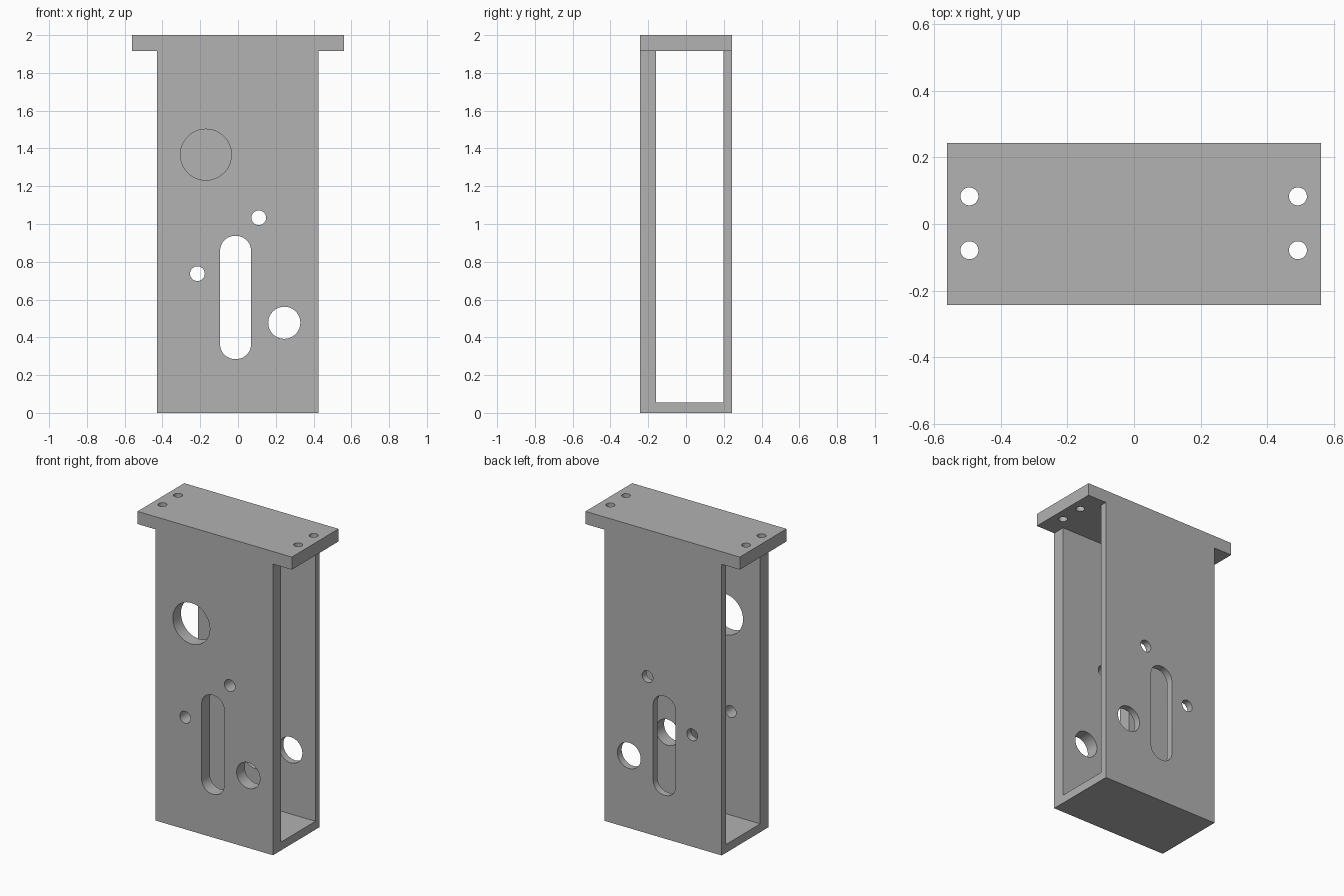
import bpy, bmesh, math
from mathutils import Vector

if "Cube" in bpy.data.objects:
    bpy.data.objects.remove(bpy.data.objects["Cube"], do_unlink=True)

grey = bpy.data.materials.new("plain grey")
grey.use_nodes = True
grey.diffuse_color = (0.445, 0.445, 0.445, 1)
grey.node_tree.nodes["Principled BSDF"].inputs["Base Color"].default_value = grey.diffuse_color

FRONT, BACK = -0.243, 0.243


def prism(name, outline, start, depth):
    """Extrude a closed 3D outline along the depth vector."""
    bm = bmesh.new()
    face = bm.faces.new([bm.verts.new(Vector(p) + Vector(start)) for p in outline])
    result = bmesh.ops.extrude_face_region(bm, geom=[face])
    bmesh.ops.translate(bm, vec=depth,
                        verts=[v for v in result["geom"] if isinstance(v, bmesh.types.BMVert)])
    bmesh.ops.recalc_face_normals(bm, faces=bm.faces)
    mesh = bpy.data.meshes.new(name)
    bm.to_mesh(mesh)
    bm.free()
    mesh.materials.append(grey)
    obj = bpy.data.objects.new(name, mesh)
    bpy.context.collection.objects.link(obj)
    return obj


def rounded(half_x, half_z, r, steps=12):
    """Rounded rectangle in 2D; equal halves and radius give a circle."""
    points = []
    for q, (sx, sz) in enumerate([(1, 1), (-1, 1), (-1, -1), (1, -1)]):
        for i in range(steps + 1):
            a = math.pi / 2 * (q + i / steps)
            p = (sx * (half_x - r) + r * math.cos(a), sz * (half_z - r) + r * math.sin(a))
            if all(math.dist(p, o) > 1e-5 for o in points):
                points.append(p)
    return points


def cut(target, cutter):
    mod = target.modifiers.new("cut", "BOOLEAN")
    mod.operation, mod.solver, mod.object = "DIFFERENCE", "EXACT", cutter
    cutter.hide_render = True
    bpy.context.view_layer.objects.active = target
    bpy.ops.object.modifier_apply(modifier=mod.name)
    bpy.data.objects.remove(cutter, do_unlink=True)


# T-shaped block: body with the wider mounting flange on top
left, right, flange, under, top = -0.43, 0.425, 0.562, 1.917, 2.0
profile = [(left, 0), (right, 0), (right, under), (flange, under),
           (flange, top), (-flange, top), (-flange, under), (left, under)]
bracket = prism("bracket", [(x, 0, z) for x, z in profile],
                (0, FRONT, 0), (0, BACK - FRONT, 0))

# Open cavity from side to side; the front wall is the thicker one
cavity = [(-0.158, 0.055), (0.198, 0.055), (0.198, under), (-0.158, under)]
cut(bracket, prism("cavity_cutter", [(0, y, z) for y, z in cavity], (-0.5, 0, 0), (1, 0, 0)))

# Openings: x, z, half width, half height, corner radius, cut depth
through, front_only = 1.0, 0.45
openings = [
    (-0.17, 1.367, 0.135, 0.135, 0.135, front_only),
    (0.11, 1.033, 0.039, 0.039, 0.039, through),
    (-0.215, 0.737, 0.039, 0.039, 0.039, through),
    (0.245, 0.477, 0.085, 0.085, 0.085, through),
    (-0.013, 0.611, 0.082, 0.326, 0.078, through),
]
for x, z, hx, hz, r, depth in openings:
    outline = [(px, 0, pz) for px, pz in rounded(hx, hz, r)]
    cut(bracket, prism("opening_cutter", outline, (x, -0.5, z), (0, depth, 0)))

# Four bolt holes in the flange
for x in (-0.495, 0.493):
    for y in (-0.079, 0.083):
        outline = [(px, py, 0) for px, py in rounded(0.027, 0.027, 0.027, 8)]
        cut(bracket, prism("bolt_cutter", outline, (x, y, 1.8), (0, 0, 0.4)))

bpy.ops.object.select_all(action="DESELECT")
bracket.select_set(True)
bpy.context.view_layer.objects.active = bracket
bpy.ops.object.shade_smooth_by_angle(angle=math.radians(30))
